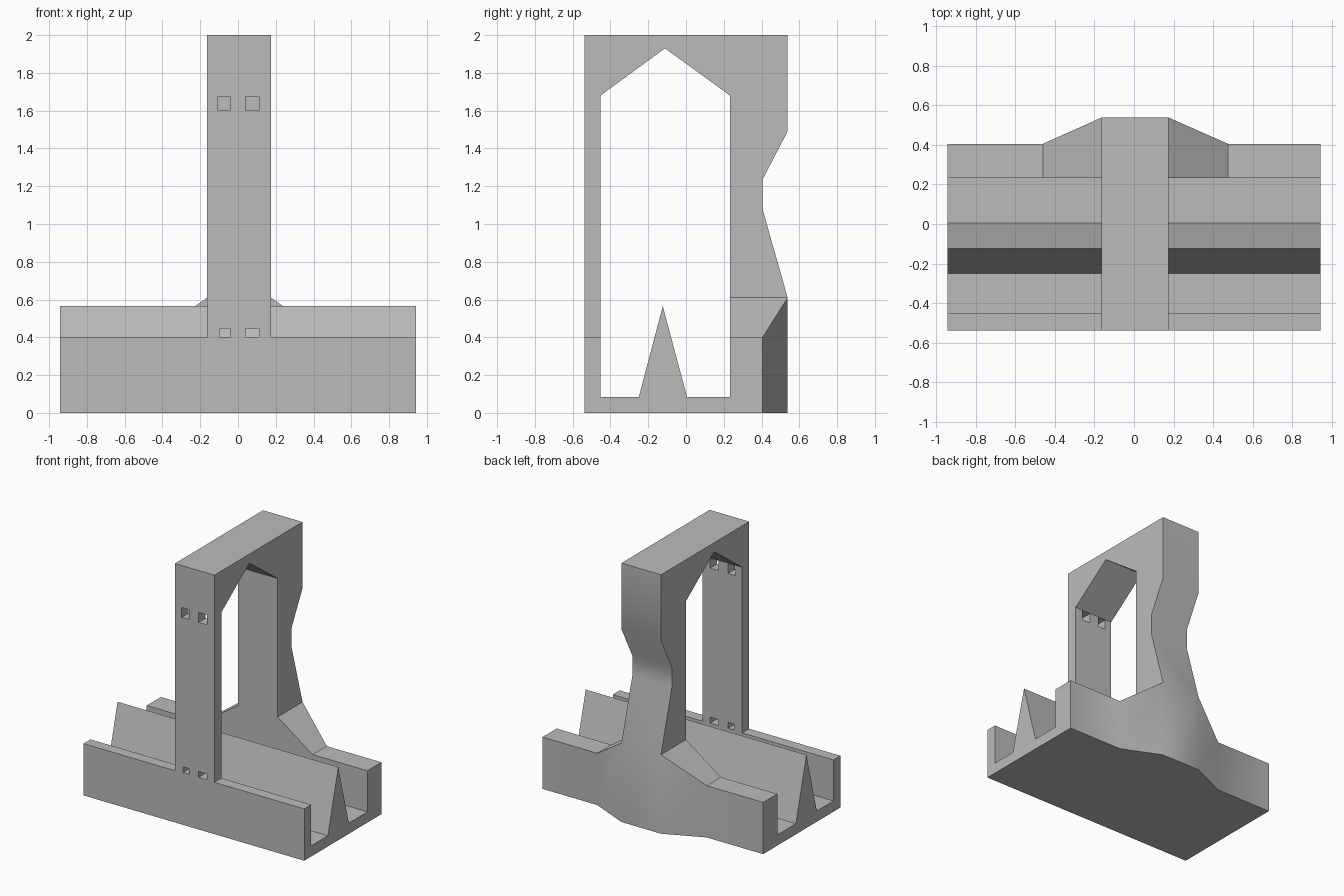
import bpy
import bmesh

cube = bpy.data.objects.get("Cube")
if cube:
    bpy.data.objects.remove(cube, do_unlink=True)

grey = bpy.data.materials.new("plain grey")
grey.use_nodes = True
grey.diffuse_color = (0.5, 0.5, 0.5, 1)
grey.node_tree.nodes["Principled BSDF"].inputs["Base Color"].default_value = (0.5, 0.5, 0.5, 1)

# Shared depths (y), heights (z) and the tower's sides (x)
FRONT, FRONT_IN, BACK_IN, WALL_BACK, BACK = -0.538, -0.453, 0.233, 0.405, 0.538
FLOOR, WALL_TOP, SHOULDER, TOP = 0.083, 0.4, 0.61, 2.0
LEFT, RIGHT = 0.175, -0.163


def loft(bm, sections, skip=lambda segment, side: False):
    """Join (x, yz outline) sections into a closed body, leaving skipped sides open."""
    rings = [[bm.verts.new((x, y, z)) for y, z in outline] for x, outline in sections]
    count = len(rings[0])
    for s in range(len(rings) - 1):
        for i in range(count):
            if not skip(s, i):
                j = (i + 1) % count
                bm.faces.new((rings[s][i], rings[s][j], rings[s + 1][j], rings[s + 1][i]))
    bm.faces.new(rings[0])
    bm.faces.new(rings[-1])


def base_outline(back, top):
    """Trough with a central ridge; the rear wall varies along x."""
    return [(FRONT, 0), (FRONT, WALL_TOP), (FRONT_IN, WALL_TOP), (FRONT_IN, FLOOR),
            (-0.25, FLOOR), (-0.123, 0.565), (0.006, FLOOR), (BACK_IN, FLOOR),
            (BACK_IN, top), (back, top), (back, 0)]


bm = bmesh.new()

# Base with the rear wall swelling into the tower's shoulders
wall, shoulder = (WALL_BACK, WALL_TOP), (BACK, SHOULDER)
stations = [(-0.943, wall), (-0.461, wall), (RIGHT, shoulder),
            (LEFT, shoulder), (0.475, wall), (0.943, wall)]
loft(bm, [(x, base_outline(*size)) for x, size in stations],
     lambda segment, side: segment == 2 and side in (1, 8))

# Tower: gabled opening, waisted back, open where its legs meet the base
tower = [(BACK_IN, SHOULDER), (BACK, SHOULDER), (WALL_BACK, 1.08), (WALL_BACK, 1.235),
         (BACK, 1.49), (BACK, TOP), (FRONT, TOP), (FRONT, WALL_TOP),
         (FRONT_IN, WALL_TOP), (FRONT_IN, 1.68), (-0.111, 1.93), (BACK_IN, 1.68)]
loft(bm, [(RIGHT, tower), (LEFT, tower)], lambda segment, side: side in (0, 7))

bmesh.ops.remove_doubles(bm, verts=bm.verts, dist=0.0005)
bmesh.ops.recalc_face_normals(bm, faces=bm.faces)
mesh = bpy.data.meshes.new("stand_body")
bm.to_mesh(mesh)
bm.free()
mesh.materials.append(grey)
body = bpy.data.objects.new("stand_body", mesh)
bpy.context.collection.objects.link(body)

# Four square holes through the front leg
bm = bmesh.new()
for x0, x1, z0, z1 in [(-0.105, -0.042, 1.6, 1.676), (0.04, 0.11, 1.6, 1.676),
                       (-0.094, -0.042, 0.403, 0.448), (0.04, 0.11, 0.403, 0.448)]:
    made = bmesh.ops.create_cube(bm, size=1)["verts"]
    bmesh.ops.scale(bm, verts=made, vec=(x1 - x0, 0.2, z1 - z0))
    bmesh.ops.translate(bm, verts=made,
                        vec=((x0 + x1) / 2, (FRONT + FRONT_IN) / 2, (z0 + z1) / 2))
cutter_mesh = bpy.data.meshes.new("hole_cutter")
bm.to_mesh(cutter_mesh)
bm.free()
cutter_mesh.materials.append(grey)
cutter = bpy.data.objects.new("hole_cutter", cutter_mesh)
cutter.hide_render = True
bpy.context.collection.objects.link(cutter)

cut = body.modifiers.new("holes", "BOOLEAN")
cut.operation = "DIFFERENCE"
cut.solver = "EXACT"
cut.object = cutter
bpy.ops.object.select_all(action="DESELECT")
body.select_set(True)
bpy.context.view_layer.objects.active = body
bpy.ops.object.modifier_apply(modifier=cut.name)
bpy.data.objects.remove(cutter, do_unlink=True)

# Gentle bends on the back are smooth, all corners stay sharp
bpy.ops.object.shade_smooth_by_angle(angle=0.52)
